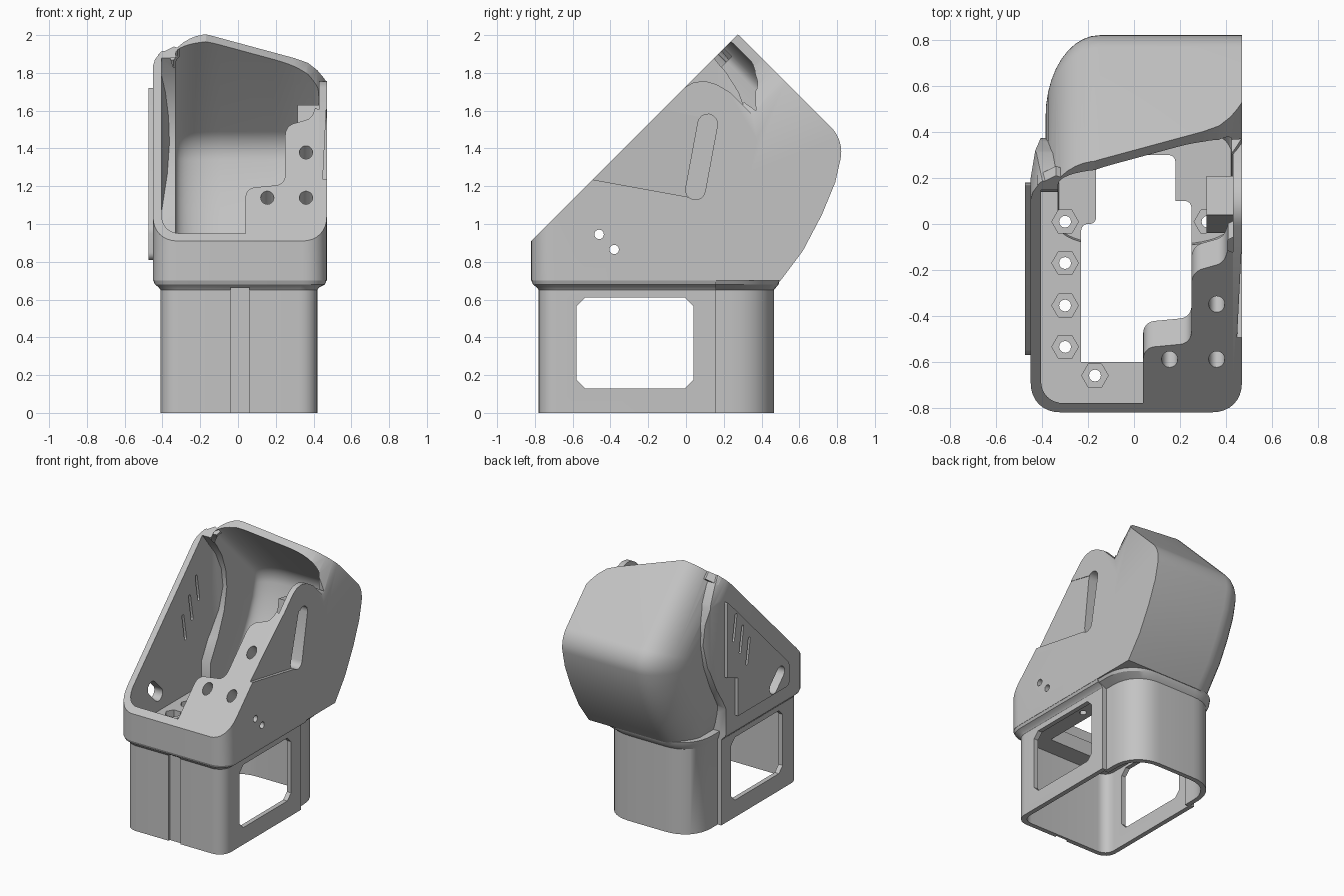
import bpy, bmesh, math
from mathutils import Vector

if "Cube" in bpy.data.objects:
    bpy.data.objects.remove(bpy.data.objects["Cube"])

grey = bpy.data.materials.new("plain grey")
grey.use_nodes = True
COLOUR = (0.55, 0.55, 0.55, 1)
grey.diffuse_color = COLOUR
grey.node_tree.nodes["Principled BSDF"].inputs["Base Color"].default_value = COLOUR


# ---- helpers ----
def loft(name, rings):
    """Closed solid through rings of equal point count."""
    bm = bmesh.new()
    loops = [[bm.verts.new(p) for p in ring] for ring in rings]
    n = len(loops[0])
    for a, b in zip(loops, loops[1:]):
        for i in range(n):
            j = (i + 1) % n
            bm.faces.new((a[i], a[j], b[j], b[i]))
    bm.faces.new(loops[0][::-1])
    bm.faces.new(loops[-1])
    bmesh.ops.recalc_face_normals(bm, faces=bm.faces)
    mesh = bpy.data.meshes.new(name)
    bm.to_mesh(mesh)
    bm.free()
    mesh.materials.append(grey)
    ob = bpy.data.objects.new(name, mesh)
    bpy.context.collection.objects.link(ob)
    return ob


def flat(x, y, h):      # plan outline, extruded upward
    return (x, y, h)


def side(y, z, h):      # side outline, extruded across
    return (h, y, z)


def slope(x, y, d):     # outline on the slanted opening, extruded into the body
    k = math.sqrt(0.5)
    return (x, y + d * k, y + 1.73 - d * k)


def ridge(x, d, y):     # outline across the opening, extruded up the slant
    return slope(x, y, d)


def prism(name, pts, place, lo, hi):
    return loft(name, [[place(u, v, h) for u, v in pts] for h in (lo, hi)])


def rounded(corners, steps=8):
    """Outline with corners (u, v, radius)."""
    out = []
    for i, (u, v, r) in enumerate(corners):
        p = Vector((u, v))
        if not r:
            out.append((u, v))
            continue
        a = p + (Vector(corners[i - 1][:2]) - p).normalized() * r
        b = p + (Vector(corners[(i + 1) % len(corners)][:2]) - p).normalized() * r
        for s in range(steps + 1):
            t = s / steps
            w = 0.83 * 2 * t * (1 - t)
            wa, wb = (1 - t) ** 2, t ** 2
            out.append(tuple((a * wa + p * w + b * wb) / (wa + w + wb)))
    return out


def rect(x0, x1, y0, y1, front=0.0, back=0.0):
    return rounded([(x0, y0, front), (x1, y0, front), (x1, y1, back), (x0, y1, back)])


def disc(u, v, r, n=20):
    return [(u + r * math.cos(2 * math.pi * i / n), v + r * math.sin(2 * math.pi * i / n)) for i in range(n)]


def pill(u0, v0, u1, v1, r):
    ang = math.atan2(v1 - v0, u1 - u0)
    arc = [math.pi * (i / 8 - 0.5) + ang for i in range(9)]
    return ([(u1 + r * math.cos(t), v1 + r * math.sin(t)) for t in arc]
            + [(u0 - r * math.cos(t), v0 - r * math.sin(t)) for t in arc])


def scaled(pts, centre, f):
    return [tuple(c + (q - c) * f for q, c in zip(p, centre)) for p in pts]


def combine(ob, other, op):
    mod = ob.modifiers.new(op, "BOOLEAN")
    mod.operation, mod.object, mod.solver = op, other, "EXACT"
    deps = bpy.context.evaluated_depsgraph_get()
    mesh = bpy.data.meshes.new_from_object(ob.evaluated_get(deps))
    ob.modifiers.clear()
    ob.data = mesh
    bpy.data.objects.remove(other)
    return ob


def cut(ob, other):
    return combine(ob, other, "DIFFERENCE")


def add(ob, other):
    return combine(ob, other, "UNION")


# ---- side outlines ----
REAR = rounded([(-.1, .5, 0), (.35, .5, 0), (.5, .7, 0), (.62, .86, 0), (.72, 1.05, 0), (.79, 1.22, 0),
                (.84, 1.44, .1), (.1, 2.18, 0), (-.3, 1.6, 0)])
SHELL = [(-.9, .7), (.16, .7), (.16, .9), (.26, 1.08), (.34, 1.27), (.375, 1.45),
         (.36, 1.6), (.31, 1.74), (.24, 1.85), (.12, 2), (-.9, 2)]
REAR_MID, SHELL_MID = (.25, 1.3), (-.1, 1.2)


def rear_box(name, x0, x1, size, dome, both):
    """Rear head, domed toward one side or both."""
    steps = [math.pi / 2 * i / 10 for i in range(11)]
    layers = [(x0 + .235 * (1 - math.cos(t)), t) for t in steps]
    if both:
        layers += [(x1 - .235 * (1 - math.cos(t)), t) for t in reversed(steps)]
    else:
        layers.append((x1, math.pi / 2))
    rings = [[side(y, z, x) for y, z in scaled(REAR, REAR_MID, size * (1 - dome * (1 - math.sin(t))))]
             for x, t in layers]
    return cut(loft(name, rings), prism("trim", rect(-1, 1, -1, 1), flat, 0, .7))


def front_box(name, plan, outline, lo):
    ob = prism(name, plan, flat, lo, 2.2)
    return combine(ob, prism("limit", outline, side, -1, 1), "INTERSECT")


# ---- outer body ----
shell_plan = rounded([(-.45, -.82, .13), (.47, -.82, .13), (.47, .42, 0), (-.36, .42, 0),
                      (-.395, .4, 0), (-.43, .32, 0), (-.45, .2, 0)])
body = front_box("housing", shell_plan, SHELL, .6)
shoulder = [(-.55, .06), (-.455, .09), (-.44, .14), (-.41, .18), (-.375, .2), (-.35, .2), (-.35, .6), (-.55, .6)]
cut(body, prism("shoulder_cut", shoulder, slope, -.6, .6))
add(body, rear_box("rear_head", -.385, .47, 1, .62, False))

foot = rect(-.41, .42, -.78, .16, .1)
collar = rect(-.45, .47, -.82, .16, .13)
add(body, prism("socket_front", foot, flat, 0, .69))
add(body, loft("collar_front", [[flat(x, y, z) for x, y in ring] for z, ring in
                                ((.65, foot), (.665, rect(-.42, .43, -.79, .16, .1)),
                                 (.68, rect(-.44, .46, -.81, .16, .12)), (.705, collar))]))
rear_foot = rect(-.38, .385, .1, .465, 0, .23)
rear_collar = rect(-.395, .47, .1, .5, 0, .25)
add(body, prism("socket_rear", rear_foot, flat, 0, .69))
add(body, loft("collar_rear", [[flat(x, y, z) for x, y in ring] for z, ring in
                               ((.65, rear_foot), (.68, rect(-.392, .45, .1, .49, 0, .245)), (.715, rear_collar))]))

# ---- raised side panel ----
panel = rounded([(.18, 1.73, .02), (-.57, .98, .03), (-.57, .81, .04), (.05, .81, 0), (.05, 1.1, 0), (.18, 1.15, 0)])
add(body, prism("side_panel", panel, side, -.475, -.43))

# ---- hollow inside, leaving a floor ----
cut(body, prism("socket_hollow", rect(-.375, .385, -.745, .14, .08), flat, -.1, .63))
cut(body, prism("socket_hollow_rear", rect(-.345, .35, .08, .43, 0, .2), flat, -.1, .629))
inner_plan = rounded([(-.405, -.78, .1), (.43, -.78, .1), (.43, .4, 0), (-.34, .4, 0), (-.405, .22, 0)])
cut(body, front_box("shell_hollow", inner_plan, scaled(SHELL, SHELL_MID, .92), .705))
cut(body, rear_box("rear_hollow", -.33, .425, .9, .2, True))
opening = rounded([(-.23, -.6, 0), (.25, -.6, 0), (.25, .1, .03), (.18, .1, 0), (.18, .3, .03),
                   (-.165, .3, .03), (-.165, 0, .03), (-.23, 0, .03)])
cut(body, prism("floor_opening", opening, flat, .5, .8))

# ---- nut pockets in the floor ----
for x, y in [(-.3, .01), (-.3, -.17), (-.3, -.355), (-.3, -.535), (-.17, -.66), (.32, .01), (.32, -.17)]:
    cut(body, prism("nut_pocket", disc(x, y, .058, 6), flat, .675, .76))
    cut(body, prism("nut_hole", disc(x, y, .026, 12), flat, .5, .76))

# ---- stepped bolt plate and slot housing ----
plate = rounded([(.04, -.8, 0), (.455, -.8, .12), (.455, -.09, 0), (.41, -.11, 0), (.39, -.17, .03), (.25, -.21, .05),
                 (.25, -.52, .05), (.04, -.54, .05)])
add(body, prism("bolt_plate", plate, slope, .001, .16))
add(body, prism("slot_housing", [(-.04, 1.1), (.13, 1.07), (.21, 1.6), (.04, 1.63)], side, .315, .45))

# ---- slanted opening, lower saddle at the rear, then the cross bar ----
cut(body, prism("opening_cut", rect(-1, 1, -2, 1), slope, -1.5, 0))
saddle = [(-.17, -.1), (-.17, 0), (.3, .18), (.37, .215), (.42, .27), (.45, .32), (.475, .37), (.6, .37), (.6, -.1)]
cut(body, prism("saddle_cut", saddle, ridge, .1, .5))
arch = [(-.02, 1.715), (.04, 1.75), (.1, 1.757), (.16, 1.74), (.22, 1.705), (.3, 1.65), (.37, 1.6), (.36, 1.9), (.2, 2.1)]
cut(body, prism("arch_cut", arch, side, .38, .6))
add(body, prism("cross_bar", [(-.42, .17), (.45, -.13), (.45, -.055), (-.34, .21)], slope, .001, .06))

# ---- windows, grooves and holes ----
c = .045
window = [(-.58 + c, .13), (.04 - c, .13), (.04, .13 + c), (.04, .61 - c), (.04 - c, .61),
          (-.58 + c, .61), (-.58, .61 - c), (-.58, .13 + c)]
cut(body, prism("window_cut", window, side, -1, 1))
cut(body, prism("front_groove", rect(-.04, .06, -.85, -.765), flat, -.1, .665))
dent = [(-.55, 1.245), (.03, 1.14), (.1, 1.56), (-.18, 1.62)]
cut(body, loft("slot_approach", [[side(y, z, .446 + .05 * (z - 1.18)) for y, z in dent],
                                 [side(y, z, .6) for y, z in dent]]))
cut(body, prism("side_slot", pill(.05, 1.18, .115, 1.53, .052), side, .36, .6))
for y, z in [(-.46, .945), (-.38, .865)]:
    cut(body, prism("pin_hole", disc(y, z, .025), side, 0, .6))
for x, y in [(.155, -.59), (.36, -.59), (.36, -.35)]:
    cut(body, prism("bolt_hole", disc(x, y, .035), slope, -.1, .3))
cut(body, prism("long_hole", pill(-.46, .945, -.38, .865, .05), side, -.6, -.3))
for y, z in [(.09, 1.5), (.01, 1.38), (-.07, 1.26)]:
    cut(body, prism("vent_slot", pill(y + .015, z - .09, y - .015, z + .09, .012), side, -.6, -.3))

# ---- finish ----
bpy.ops.object.select_all(action="DESELECT")
body.select_set(True)
bpy.context.view_layer.objects.active = body
bpy.ops.object.shade_smooth_by_angle(angle=math.radians(30))
